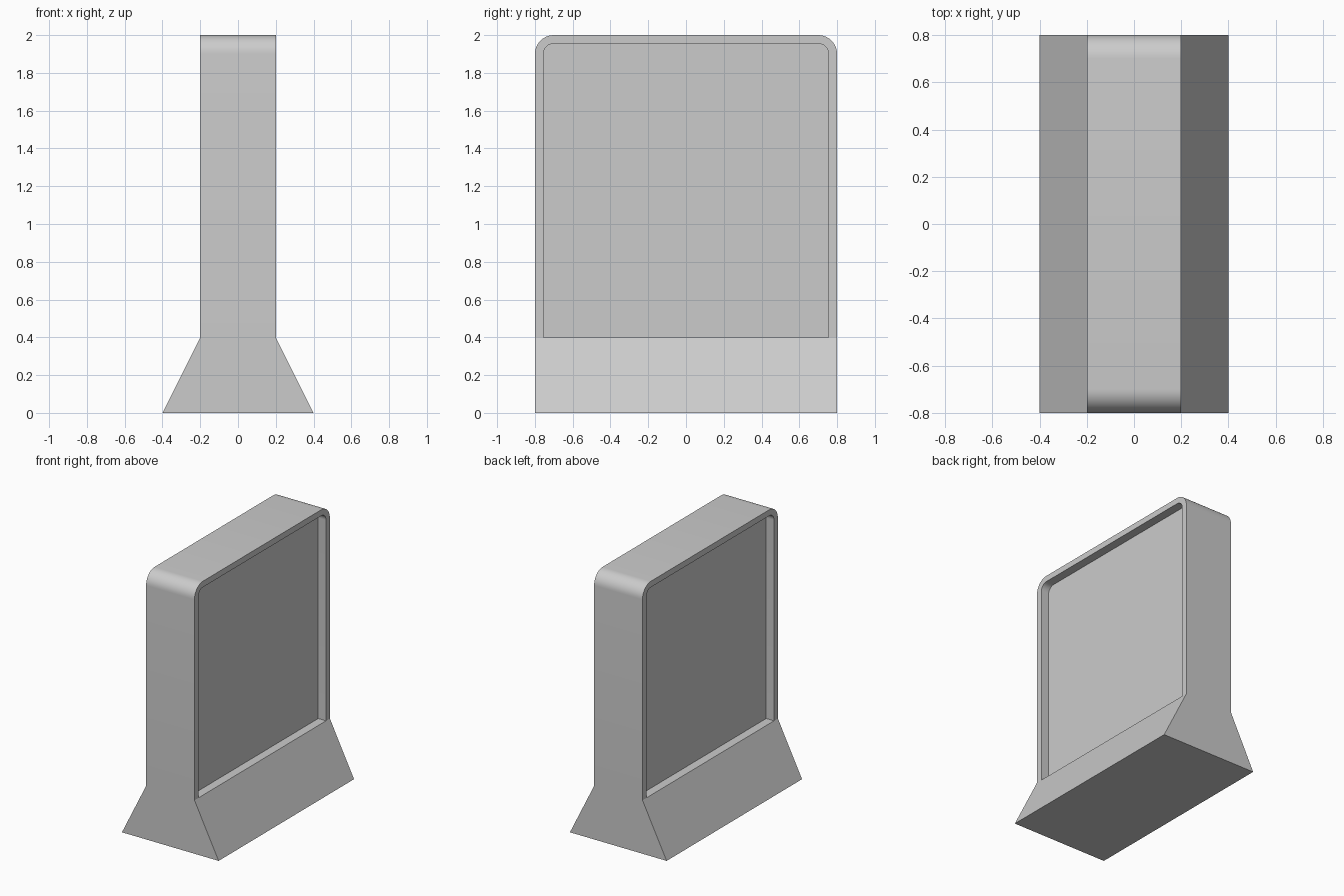
import bpy, bmesh, math
from mathutils import Vector

if "Cube" in bpy.data.objects:
    bpy.data.objects.remove(bpy.data.objects["Cube"])


def prism(name, outline, direction):
    """Solid made by sweeping a flat outline along a direction."""
    bm = bmesh.new()
    face = bm.faces.new([bm.verts.new(p) for p in outline])
    swept = bmesh.ops.extrude_face_region(bm, geom=[face])
    verts = [g for g in swept["geom"] if isinstance(g, bmesh.types.BMVert)]
    bmesh.ops.translate(bm, verts=verts, vec=Vector(direction))
    bmesh.ops.recalc_face_normals(bm, faces=bm.faces[:])
    mesh = bpy.data.meshes.new(name)
    bm.to_mesh(mesh)
    bm.free()
    obj = bpy.data.objects.new(name, mesh)
    bpy.context.collection.objects.link(obj)
    return obj


def arch(half_width, bottom, top, radius, steps=10):
    """Upright (y, z) outline with rounded top corners."""
    right = [(half_width - radius + radius * math.cos(a), top - radius + radius * math.sin(a))
             for a in (math.pi / 2 * i / steps for i in range(steps + 1))]
    left = [(-y, z) for y, z in reversed(right)]
    return [(-half_width, bottom), (half_width, bottom)] + right + left


# Housing with flared foot: front silhouette swept through the width
half = [(0.4, 0.0), (0.2, 0.4), (0.2, 2.0)]
outline = half + [(-x, z) for x, z in reversed(half)]
housing = prism("display_housing", [(x, -0.8, z) for x, z in outline], (0, 1.6, 0))

# Rounded top corners
bm = bmesh.new()
bm.from_mesh(housing.data)
top_edges = [e for e in bm.edges
             if all(v.co.z > 1.99 for v in e.verts)
             and abs(e.verts[0].co.y - e.verts[1].co.y) < 0.01]
bmesh.ops.bevel(bm, geom=top_edges, offset=0.1, segments=10, profile=0.5, affect='EDGES')
bm.to_mesh(housing.data)
bm.free()

# Recessed screen on both broad sides
cutters = []
for side in (-1, 1):
    cutter = prism("screen_recess_cutter",
                   [(side * 0.135, y, z) for y, z in arch(0.755, 0.4, 1.955, 0.055)],
                   (side * 0.2, 0, 0))
    cutter.hide_render = True
    cutters.append(cutter)
    mod = housing.modifiers.new("screen_recess", 'BOOLEAN')
    mod.operation = 'DIFFERENCE'
    mod.solver = 'EXACT'
    mod.object = cutter

# Bake the recesses and remove the cutters
bpy.context.view_layer.update()
baked = bpy.data.meshes.new_from_object(
    housing.evaluated_get(bpy.context.evaluated_depsgraph_get()))
housing.modifiers.clear()
housing.data = baked
for cutter in cutters:
    bpy.data.objects.remove(cutter)

# Smooth rounded corners, crisp edges
bpy.context.view_layer.objects.active = housing
housing.select_set(True)
bpy.ops.object.shade_smooth_by_angle(angle=math.radians(25))
